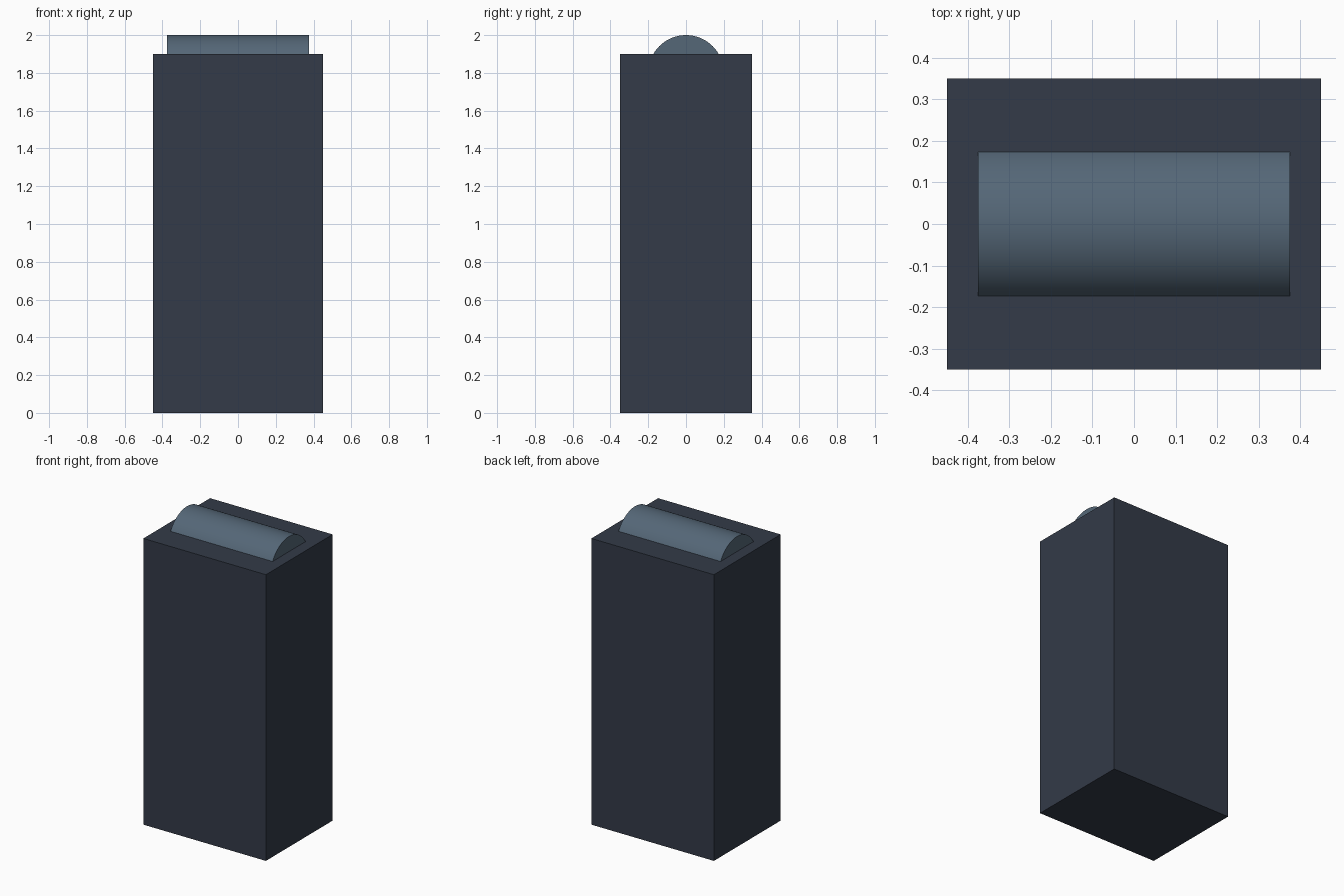
import bpy
import math

if "Cube" in bpy.data.objects:
    bpy.data.objects.remove(bpy.data.objects["Cube"])


def paint(obj, name, color):
    mat = bpy.data.materials.new(name)
    mat.diffuse_color = (*color, 1.0)
    mat.use_nodes = True
    mat.node_tree.nodes["Principled BSDF"].inputs["Base Color"].default_value = mat.diffuse_color
    obj.data.materials.append(mat)


# Tall cabinet body
bpy.ops.mesh.primitive_cube_add(size=1, location=(0, 0, 0.95))
body = bpy.context.object
body.name = "cabinet_body"
body.scale = (0.9, 0.7, 1.9)
bpy.ops.object.transform_apply(location=False, rotation=False, scale=True)
paint(body, "dark_slate", (0.033, 0.043, 0.065))

# Horizontal roller, mostly sunk into the top of the body
bpy.ops.mesh.primitive_cylinder_add(vertices=64, radius=0.2, depth=0.75,
                                    location=(0, 0, 1.8),
                                    rotation=(0, math.radians(90), 0))
roller = bpy.context.object
roller.name = "top_roller"
bpy.ops.object.transform_apply(location=False, rotation=True, scale=False)
bpy.ops.object.shade_smooth_by_angle(angle=math.radians(30))
paint(roller, "steel_blue", (0.09, 0.135, 0.185))
